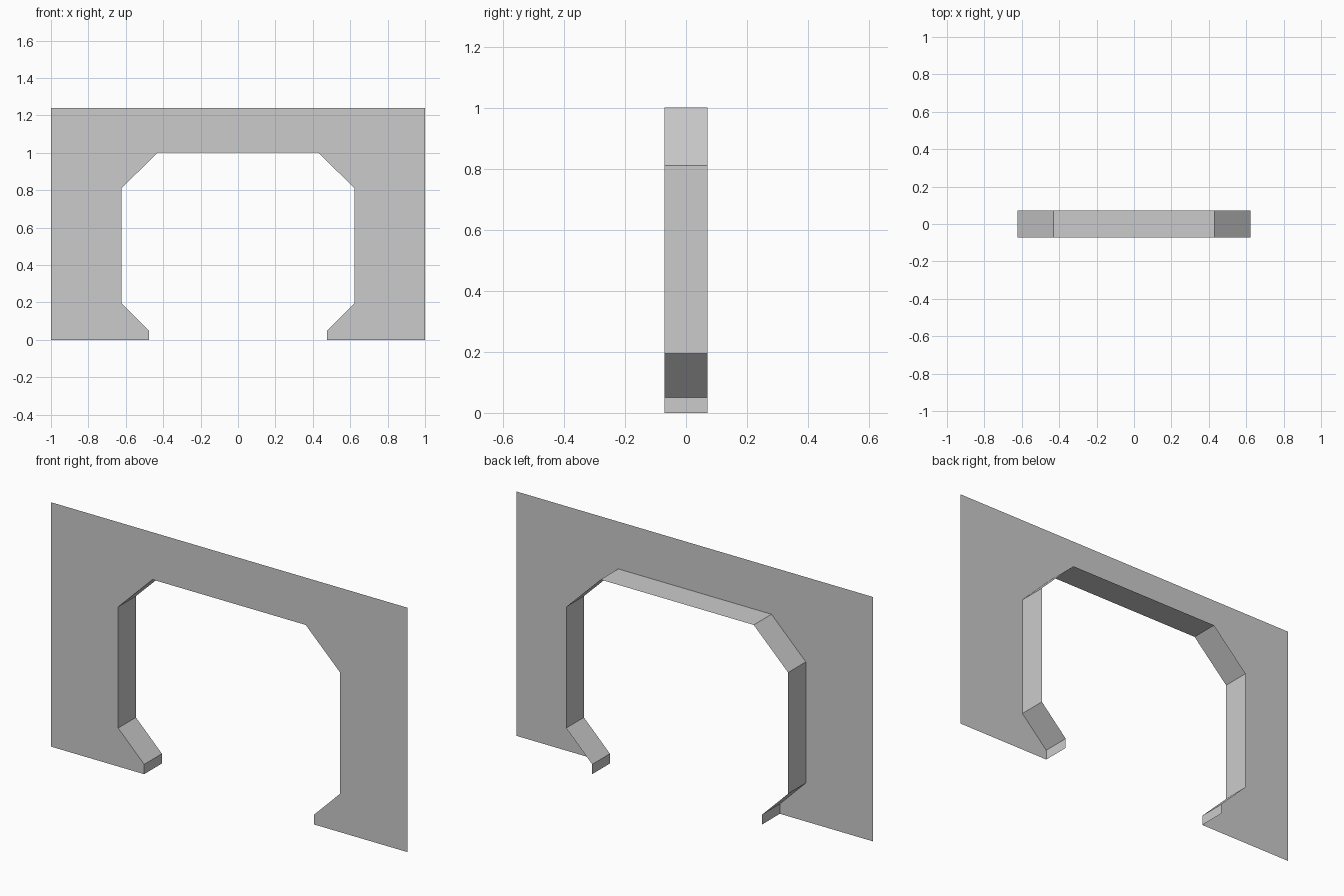
import bpy

if "Cube" in bpy.data.objects:
    bpy.data.objects.remove(bpy.data.objects["Cube"])

D = 0.071      # half depth of the opening
TOP = 1.24     # wall height

# Left half of the opening, from the ground up; mirrored for the right half
half = [(-0.477, 0), (-0.477, 0.05), (-0.623, 0.195), (-0.623, 0.81), (-0.43, 1.0)]
opening = half + [(-x, z) for x, z in reversed(half)]


def make_object(name, verts, faces):
    mesh = bpy.data.meshes.new(name)
    mesh.from_pydata(verts, [], faces)
    mesh.update()
    obj = bpy.data.objects.new(name, mesh)
    bpy.context.collection.objects.link(obj)
    return obj


# Flat front wall with the cut-out, facing -y
outline = [(-1, 0)] + opening + [(1, 0), (1, TOP), (-1, TOP)]
make_object("front_wall", [(x, -D, z) for x, z in outline], [range(len(outline))])

# Lining of the opening, running back from the wall and facing inwards
n = len(opening)
verts = [(x, y, z) for y in (-D, D) for x, z in opening]
faces = [(i, i + n, i + n + 1, i + 1) for i in range(n - 1)]
make_object("opening_lining", verts, faces)
